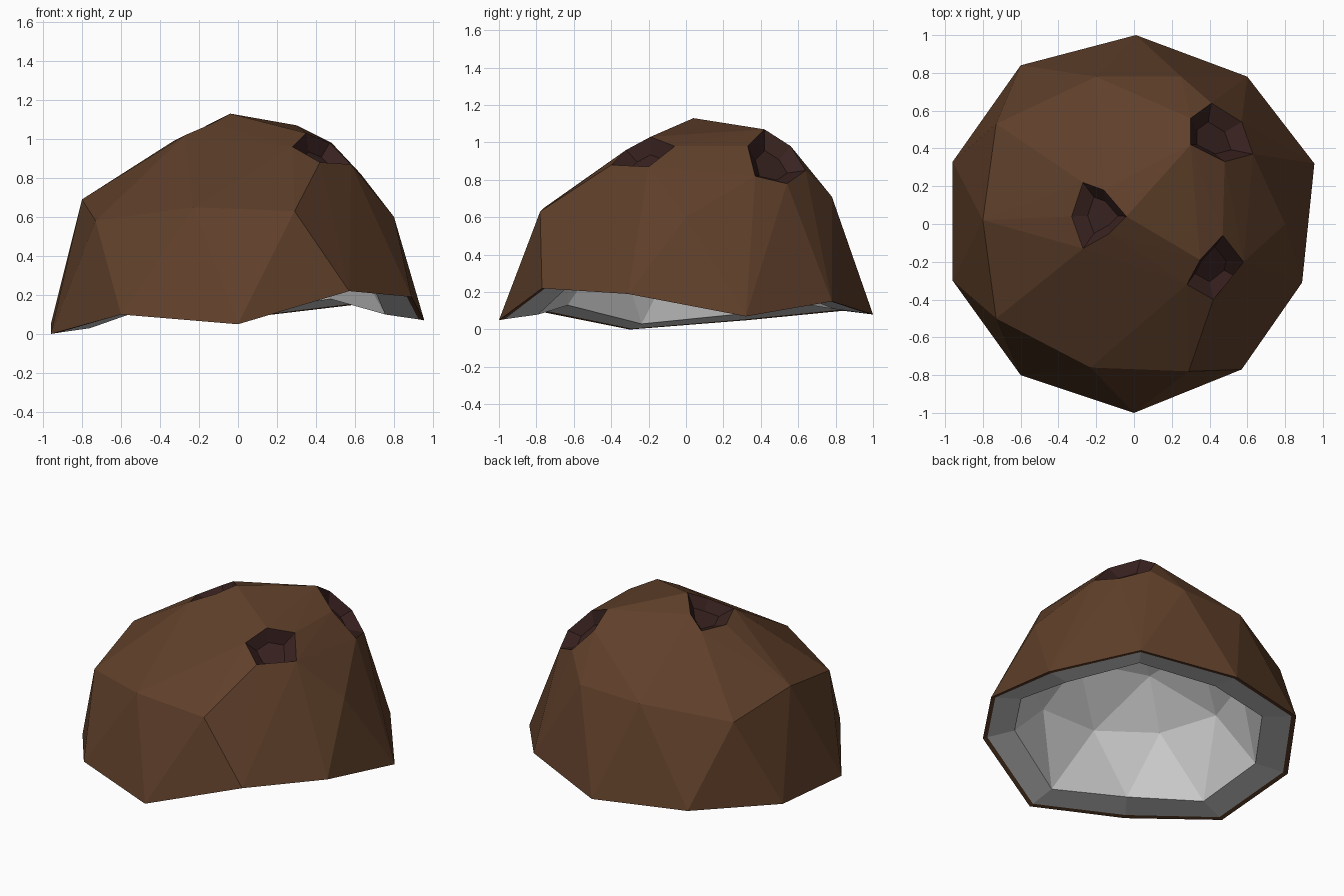
import bpy, bmesh, math
from mathutils import Vector

if "Cube" in bpy.data.objects:
    bpy.data.objects.remove(bpy.data.objects["Cube"])

# rim of the cut shell, counter-clockwise
RIM = [(.955, .32, .07), (.6, .78, .15), (.01, 1, .08), (-.6, .84, .1), (-.96, .33, .05),
       (-.96, -.3, 0), (-.6, -.8, .1), (0, -1, .05), (.57, -.77, .22), (.89, -.31, .19)]
# widest facet corners of the dome
MID = [(.8, 0, .6), (.25, .78, .71), (-.2, .78, .7), (-.73, .53, .62),
       (-.8, .02, .69), (-.73, -.5, .58), (-.23, -.76, .65), (.29, -.78, .63)]
# outlines of the three dents, counter-clockwise (the last one touches the apex)
DENTS = [
    [(.28, -.32, .96), (.42, -.4, .88), (.56, -.29, .79), (.58, -.2, .87), (.47, -.06, .98), (.35, -.19, 1.03)],
    [(.48, .33, .98), (.63, .37, .82), (.57, .54, .78), (.41, .64, .85), (.3, .56, .98), (.3, .42, 1.07)],
    [(-.04, .04, 1.13), (-.16, .18, 1.07), (-.27, .22, 1.0), (-.33, .04, .99), (-.27, -.13, 1.02), (-.13, -.05, 1.08)],
]


def material(name, rgb):
    m = bpy.data.materials.new(name)
    m.diffuse_color = (*rgb, 1)
    m.use_nodes = True
    m.node_tree.nodes["Principled BSDF"].inputs["Base Color"].default_value = m.diffuse_color
    return m


def inset_rim(scale, lift):
    return [Vector((x * scale, y * scale, z + lift)) for x, y, z in RIM]


def ring(n, r, z):
    return [(r * math.cos(math.tau * i / n), r * math.sin(math.tau * i / n), z) for i in range(n)]


def dome(rim, others):
    """Faceted dome over a rim, left open at the bottom."""
    bm = bmesh.new()
    rim_v = [bm.verts.new(p) for p in rim]
    other_v = [bm.verts.new(p) for p in others]
    bmesh.ops.convex_hull(bm, input=rim_v + other_v)
    bmesh.ops.recalc_face_normals(bm, faces=bm.faces)
    caps = [f for f in bm.faces if all(v in rim_v for v in f.verts)]
    bmesh.ops.delete(bm, geom=caps, context='FACES_ONLY')
    return bm, rim_v, other_v


def band(bm, loop, points):
    new = [bm.verts.new(p) for p in points]
    n = len(loop)
    for i in range(n):
        j = (i + 1) % n
        bm.faces.new((loop[j], loop[i], new[i], new[j]))


def finish(bm, name, mats):
    loose = [v for v in bm.verts if not v.link_faces]
    bmesh.ops.delete(bm, geom=loose, context='VERTS')
    me = bpy.data.meshes.new(name)
    bm.to_mesh(me)
    bm.free()
    for m in mats:
        me.materials.append(m)
    bpy.context.collection.objects.link(bpy.data.objects.new(name, me))


# outer husk with thin lip
bm, rim_v, other_v = dome(RIM, MID + sum(DENTS, []))
band(bm, rim_v, inset_rim(.97, .005))

# sunken dents
for k in range(len(DENTS)):
    start = len(MID) + 6 * k
    edge = other_v[start:start + 6]
    cap = [f for f in bm.faces if all(v in edge for v in f.verts)]
    bmesh.ops.delete(bm, geom=cap, context='FACES_ONLY')
    centre = sum((v.co for v in edge), Vector()) / 6
    normal = Vector((0, 0, 0))
    for i in range(6):
        normal += (edge[i].co - centre).cross(edge[(i + 1) % 6].co - centre)
    normal.normalize()
    floor = [bm.verts.new(centre + (v.co - centre) * .55 - normal * .06) for v in edge]
    for i in range(6):
        j = (i + 1) % 6
        bm.faces.new((edge[i], edge[j], floor[j], floor[i])).material_index = 1
    bm.faces.new(floor).material_index = 1
finish(bm, "husk", [material("husk_brown", (.115, .05, .023)), material("dent_dark", (.04, .016, .014))])

# pale inner flesh with bevelled edge
bm, rim_v, _ = dome(inset_rim(.79, .03), ring(10, .66, .5) + ring(5, .4, .76) + [(0, 0, .88)])
band(bm, rim_v, inset_rim(.97, .005))
bmesh.ops.recalc_face_normals(bm, faces=bm.faces)
top = max(bm.faces, key=lambda f: f.calc_center_median().z)
if top.normal.z > 0:
    bmesh.ops.reverse_faces(bm, faces=bm.faces)
finish(bm, "inner_flesh", [])
